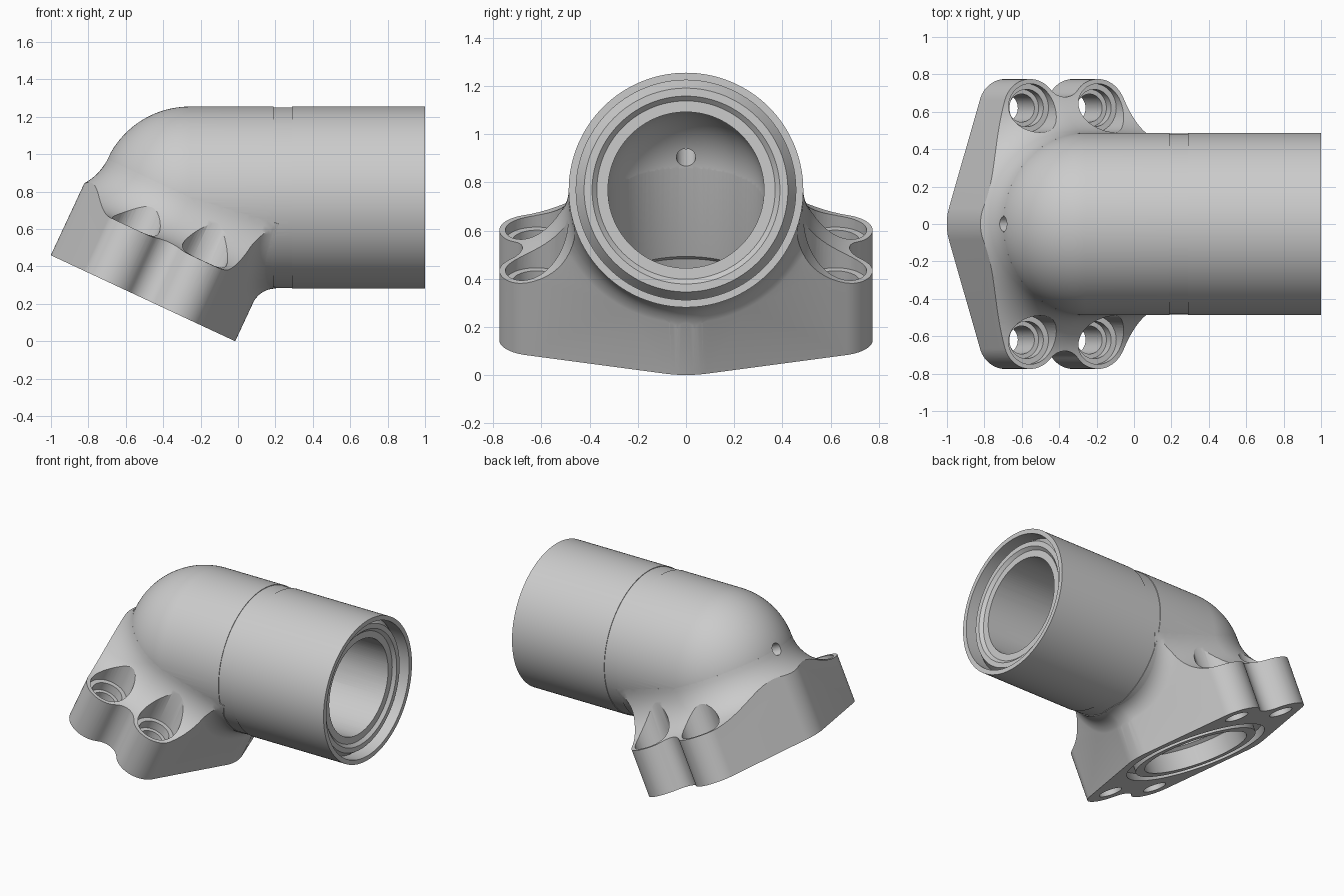
import bpy, bmesh
from math import sin, cos, radians, sqrt
from mathutils import Matrix, Vector

if "Cube" in bpy.data.objects:
    bpy.data.objects.remove(bpy.data.objects["Cube"])

PIPE_R, BORE_R, PIPE_Z, BEND_X = 0.487, 0.324, 0.768, -0.257
PLATE, BEND_W = 0.317, 0.594          # flange thickness, bend centre above flange base
TILT = radians(25)
FLANGE = Matrix.Translation((-0.508, 0, 0.23)) @ Matrix.Rotation(TILT, 4, 'Y')
PIPE = Matrix.Translation((0, 0, PIPE_Z)) @ Matrix.Rotation(radians(90), 4, 'Y')

metal = bpy.data.materials.new("light_grey_metal")
metal.use_nodes = True
grey = (0.6, 0.6, 0.6, 1)
metal.diffuse_color = grey
for node in metal.node_tree.nodes:
    if node.type == 'BSDF_PRINCIPLED':
        node.inputs["Base Color"].default_value = grey


def skin(name, rows, matrix=Matrix(), loop=False, open_section=False):
    """Solid skinned over a row of matching sections."""
    bm = bmesh.new()
    grid = [[bm.verts.new(matrix @ Vector(p)) for p in row] for row in rows]
    n = len(grid[0])
    for i in range(len(grid) if loop else len(grid) - 1):
        a, b = grid[i], grid[(i + 1) % len(grid)]
        for j in range(n - 1 if open_section else n):
            k = (j + 1) % n
            bm.faces.new((a[j], a[k], b[k], b[j]))
    if not loop:
        bm.faces.new(grid[0])
        bm.faces.new(grid[-1][::-1])
    bmesh.ops.remove_doubles(bm, verts=bm.verts, dist=1e-5)
    bmesh.ops.triangulate(bm, faces=bm.faces)
    bmesh.ops.recalc_face_normals(bm, faces=bm.faces)
    mesh = bpy.data.meshes.new(name)
    bm.to_mesh(mesh)
    bm.free()
    mesh.materials.append(metal)
    ob = bpy.data.objects.new(name, mesh)
    bpy.context.collection.objects.link(ob)
    return ob


def revolve(name, profile, matrix, steps=128, ring=False):
    """Turn (height, radius) points about the local z axis."""
    rows = []
    for i in range(steps):
        t = radians(360 * i / steps)
        rows.append([(r * cos(t), r * sin(t), h) for h, r in profile])
    return skin(name, rows, matrix, loop=True, open_section=not ring)


def combine(target, tool, operation):
    mod = target.modifiers.new("combine", 'BOOLEAN')
    mod.operation, mod.solver, mod.object = operation, 'EXACT', tool
    bpy.context.view_layer.objects.active = target
    bpy.ops.object.modifier_apply(modifier=mod.name)
    bpy.data.objects.remove(tool)


def arc(cx, cy, r, start, end, n):
    angles = [radians(start + (end - start) * i / n) for i in range(n + 1)]
    return [(cx + r * cos(a), cy + r * sin(a)) for a in angles]


def dome(r, n=32):
    return [(BEND_X - r * cos(radians(90 * i / n)),
             r * sin(radians(90 * i / n)) if i else 0) for i in range(n + 1)]


# Flange block: pointed ends, two bolt lobes on each side
quarter = (arc(0.254, 0, 0.29, 0, 17.5, 6) + arc(0.2, 0.62, 0.155, 17.5, 141.3, 24)
           + arc(0, 0.78, 0.101, -38.7, -90, 10)[1:])
half = quarter + [(-u, v) for u, v in quarter[-2::-1]]
outline = half + [(u, -v) for u, v in half[-2:0:-1]]
flange = skin("flange", [[(u, v, w) for u, v in outline] for w in (0, 1)], FLANGE)

# Blend between the flange end wall and the underside of the pipe
size, rows = 0.09, []
for i in range(61):
    t = radians(-105 + 3.5 * i)

    def wall(rho):
        y, z = rho * sin(t), PIPE_Z - rho * cos(t)
        u = min(0.544, 0.558 - 0.3155 * abs(y)) - 0.002
        return -0.508 + (u + sin(TILT) * (z - 0.23)) / cos(TILT)

    start = (wall(PIPE_R + size), PIPE_R + size)
    corner = (wall(PIPE_R), PIPE_R)
    end = (corner[0] + size, PIPE_R - 0.001)
    section = []
    for k in range(9):
        s = k / 8
        section.append([(1 - s) ** 2 * a + 2 * s * (1 - s) * b + s * s * c
                        for a, b, c in zip(start, corner, end)])
    section += [(end[0], PIPE_R - 0.05), (corner[0] - 0.15, PIPE_R - 0.05),
                (start[0] - 0.15, PIPE_R + size)]
    rows.append([(x, r * sin(t), PIPE_Z - r * cos(t)) for x, r in section])
combine(flange, skin("wall_blend", rows), 'UNION')

# Upper limit of the flange: flat deck with a rolling fillet up to the pipe
R = BEND_W - PLATE
REACH = PIPE_R + R
along = Vector((cos(TILT), 0, sin(TILT)))
bend = Vector((0, 0, BEND_W))
side = [0.9 * i / 18 for i in range(18, 0, -1)]
places = [(u, sqrt(REACH ** 2 - (u * sin(TILT)) ** 2)) for u in side]
path = places + arc(0, 0, REACH, 90, 270, 64) + [(u, -v) for u, v in places[::-1]]
rows = []
for u, v in path:
    c = Vector((u, v, BEND_W))
    if u > 1e-4:
        axis = bend + along * (u * cos(TILT))
        far = Vector((u, 1.3 if v > 0 else -1.3, 0))
    else:
        axis = bend.copy()
        far = Vector((u, v, 0)).normalized() * 1.3
    inward = (axis - c).normalized()
    curve = [c + R * inward.slerp(Vector((0, 0, -1)), k / 16) for k in range(17)]
    rows.append([axis] + curve + [far + Vector((0, 0, PLATE)),
                                  far + Vector((0, 0, -0.2)), (axis.x, 0, -0.2)])
combine(flange, skin("deck", rows, FLANGE, open_section=True), 'INTERSECT')

# Pipe with domed bend, shallow band and stepped socket
pipe = revolve("elbow_housing", dome(PIPE_R) + [
    (0.19, PIPE_R), (0.19, 0.483), (0.29, 0.483), (0.29, PIPE_R), (1, PIPE_R),
    (1, 0.456), (0.9, 0.456), (0.95, 0.423), (0.95, 0.39), (0.93, 0.37),
    (0.93, 0)], PIPE)
combine(pipe, flange, 'UNION')

# Bores through the pipe and the flange
combine(pipe, revolve("pipe_bore", dome(BORE_R) + [(1.1, BORE_R), (1.1, 0)], PIPE),
        'DIFFERENCE')
combine(pipe, revolve("flange_bore", [(-0.1, 0), (-0.1, 0.34), (0.12, 0.34), (0.14, 0.32),
                                      (BEND_W, 0.32), (BEND_W, 0)], FLANGE), 'DIFFERENCE')

# Seal groove in the flange base
combine(pipe, revolve("seal_groove", [(-0.1, 0.4), (0.05, 0.4), (0.05, 0.46), (-0.1, 0.46)],
                      FLANGE, ring=True), 'DIFFERENCE')

# Stepped bolt holes
for u in (-0.2, 0.2):
    for v in (-0.62, 0.62):
        hole = revolve("bolt_hole", [(-0.1, 0), (-0.1, 0.075), (0.21, 0.075), (0.21, 0.1),
                                     (0.27, 0.1), (0.27, 0.13), (1, 0.13), (1, 0)],
                       FLANGE @ Matrix.Translation((u, v, 0)), 48)
        combine(pipe, hole, 'DIFFERENCE')

# Small vent hole in the bend
aim = Vector((-0.43, 0, 0.2)).to_track_quat('Z', 'Y').to_matrix().to_4x4()
vent = revolve("vent_hole", [(0.2, 0), (0.2, 0.04), (0.7, 0.04), (0.7, 0)],
               Matrix.Translation((BEND_X, 0, PIPE_Z)) @ aim, 32)
combine(pipe, vent, 'DIFFERENCE')

bpy.ops.object.select_all(action='DESELECT')
pipe.select_set(True)
bpy.context.view_layer.objects.active = pipe
bpy.ops.object.shade_smooth_by_angle(angle=radians(30))
